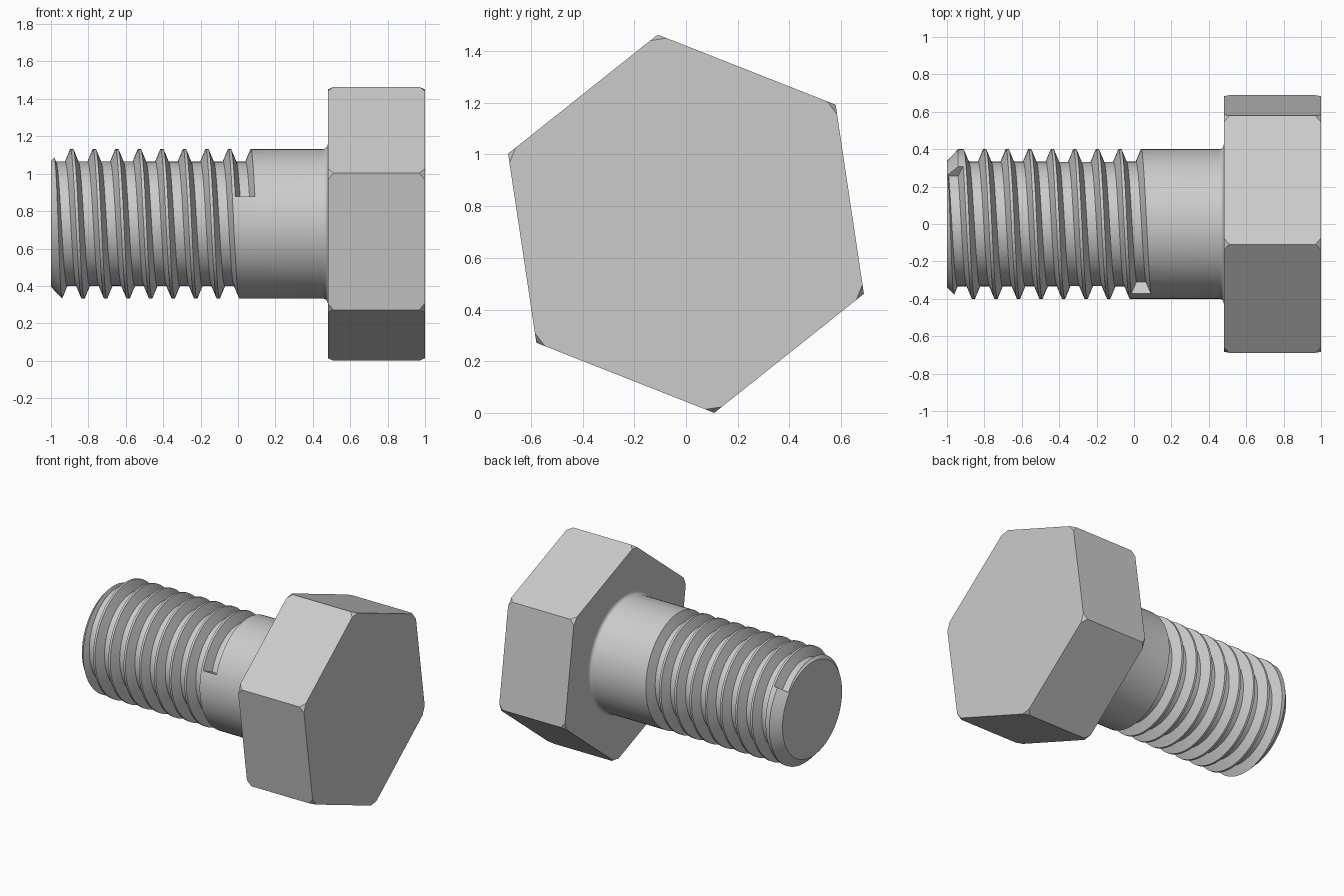
import bpy, bmesh, math

if "Cube" in bpy.data.objects:
    bpy.data.objects.remove(bpy.data.objects["Cube"])

CZ = 0.732            # height of the bolt axis
R, ROOT = 0.40, 0.333  # outer and root radius of the thread
PITCH = 0.1205

steel = bpy.data.materials.new("steel grey")
steel.diffuse_color = (0.6, 0.6, 0.6, 1)
steel.use_nodes = True
steel.node_tree.nodes["Principled BSDF"].inputs["Base Color"].default_value = steel.diffuse_color


def polar(x, r, a):
    return (x, r * math.cos(a), CZ + r * math.sin(a))


def finish(bm, name):
    bmesh.ops.recalc_face_normals(bm, faces=bm.faces)
    me = bpy.data.meshes.new(name)
    bm.to_mesh(me)
    bm.free()
    me.materials.append(steel)
    ob = bpy.data.objects.new(name, me)
    bpy.context.collection.objects.link(ob)
    return ob


def loft(rings, name, closed_section=True):
    """Skin consecutive closed rings and cap both ends."""
    bm = bmesh.new()
    vs = [[bm.verts.new(p) for p in ring] for ring in rings]
    n = len(vs[0])
    for a, b in zip(vs, vs[1:]):
        for i in range(n):
            j = (i + 1) % n
            bm.faces.new((a[i], a[j], b[j], b[i]))
    bm.faces.new(vs[0])
    bm.faces.new(vs[-1])
    return finish(bm, name)


# Shank: chamfered tip, plain cylinder, small fillet under the head
SEG = 96
profile = [(-1.0, 0.337), (-0.94, R)]
for i in range(6):
    a = math.radians(18 * i)
    profile.append((0.455 + 0.025 * math.sin(a), R + 0.025 * (1 - math.cos(a))))
profile.append((0.487, R + 0.025))
shank = loft([[polar(x, r, 2 * math.pi * i / SEG) for i in range(SEG)]
              for x, r in profile], "threaded_shank")

# Helical groove cutter, square-ended at both ends
TURNS, STEPS = 8.33, 72
OUT = 0.413
slope = 0.0275 / (R - ROOT)
w_out = 0.025 + slope * (OUT - ROOT)
section = [(-w_out, OUT), (-0.025, ROOT), (0.025, ROOT), (w_out, OUT)]
count = int(TURNS * STEPS)
rings = []
for k in range(count + 1):
    t = TURNS * k / count
    a = math.radians(158.6) - 2 * math.pi * t
    rings.append([polar(0.038 - PITCH * t + dx, r, a) for dx, r in section])
cutter = loft(rings, "thread_cutter")
cutter.hide_render = True

mod = shank.modifiers.new("thread", 'BOOLEAN')
mod.operation = 'DIFFERENCE'
mod.solver = 'EXACT'
mod.object = cutter
bpy.context.view_layer.objects.active = shank
shank.select_set(True)
bpy.ops.object.modifier_apply(modifier=mod.name)
bpy.data.objects.remove(cutter)
bpy.ops.object.shade_smooth_by_angle(angle=math.radians(25))

# Hexagonal head with its corners clipped at both ends
X0, X1, HR = 0.48, 1.0, 0.740
CUT, DEPTH = 0.05, 0.03     # clip as fraction of a side, and along the axis
corner = [(HR * math.cos(math.radians(38.5 + 60 * i)),
           HR * math.sin(math.radians(38.5 + 60 * i))) for i in range(6)]
bm = bmesh.new()


def toward(i, j, x):
    p, q = corner[i], corner[j % 6]
    return bm.verts.new((x, p[0] + (q[0] - p[0]) * CUT,
                         CZ + p[1] + (q[1] - p[1]) * CUT))


ends = []
for x, d in ((X0, DEPTH), (X1, -DEPTH)):
    trio = [(toward(i, i - 1, x),
             bm.verts.new((x + d, corner[i][0], CZ + corner[i][1])),
             toward(i, i + 1, x)) for i in range(6)]
    for tri in trio:
        bm.faces.new(tri)
    bm.faces.new([v for prev, _, nxt in trio for v in (prev, nxt)])
    ends.append(trio)
lo, hi = ends
for i in range(6):
    j = (i + 1) % 6
    bm.faces.new((lo[i][1], lo[i][2], lo[j][0], lo[j][1],
                  hi[j][1], hi[j][0], hi[i][2], hi[i][1]))
finish(bm, "hex_head")
